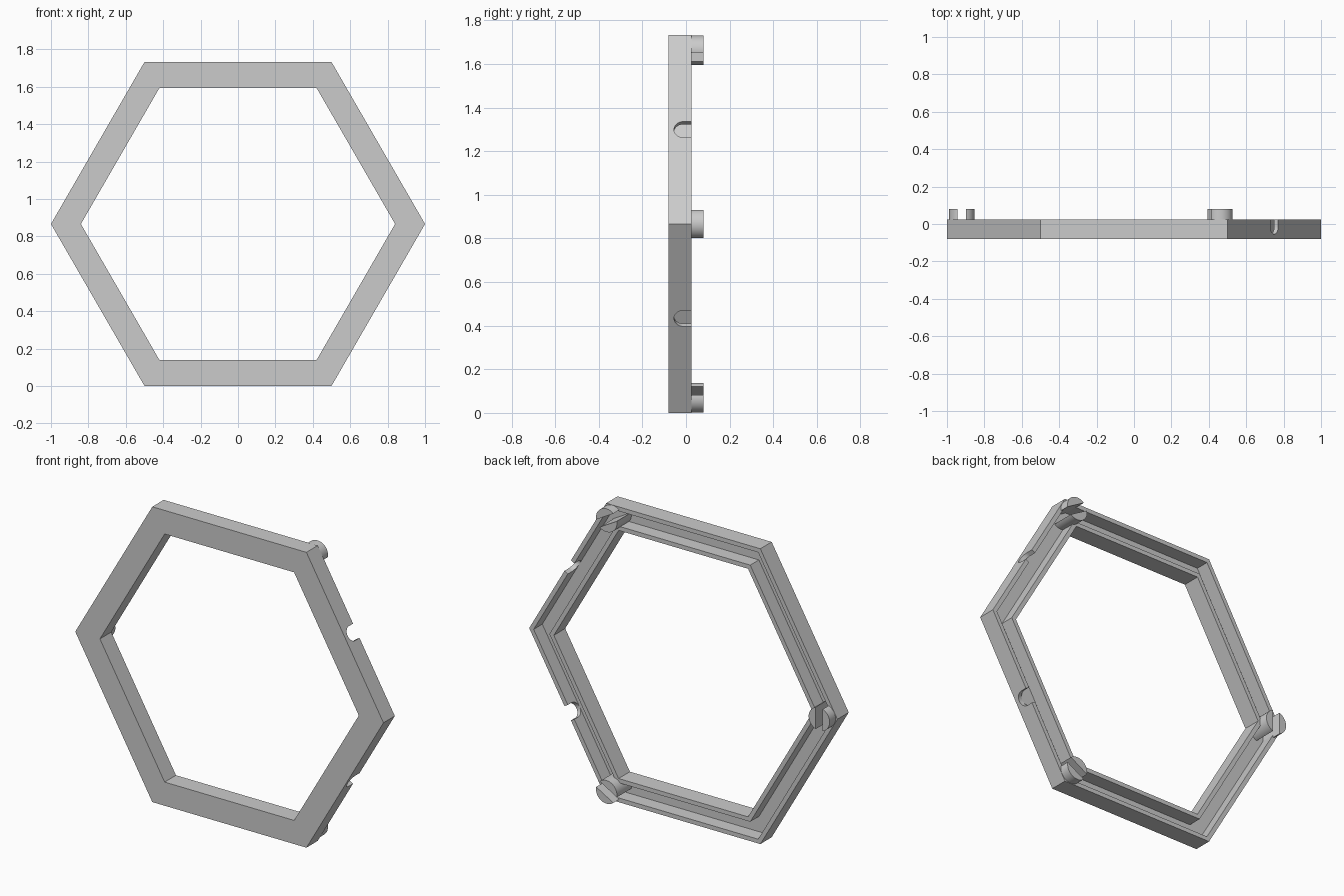
import bpy, bmesh, math
from mathutils import Matrix, Vector

cube = bpy.data.objects.get("Cube")
if cube:
    bpy.data.objects.remove(cube, do_unlink=True)

CENTRE_Z = math.sqrt(3) / 2
FRONT, FLOOR, BACK, PEG_END = -0.08, -0.055, 0.025, 0.08
WALL = 0.025 / CENTRE_Z          # wall thickness measured along a corner radius
OUTER, INNER = 1.0, 0.84
PEG_RADIUS, SLOT = 0.068, 0.045

grey = bpy.data.materials.new("light_grey")
grey.use_nodes = True
colour = (0.6, 0.6, 0.6, 1)
grey.diffuse_color = colour
grey.node_tree.nodes["Principled BSDF"].inputs["Base Color"].default_value = colour


def polar(radius, angle, y):
    return Vector((radius * math.cos(angle), y, CENTRE_Z + radius * math.sin(angle)))


def make_object(name, bm):
    bmesh.ops.recalc_face_normals(bm, faces=bm.faces)
    mesh = bpy.data.meshes.new(name)
    bm.to_mesh(mesh)
    bm.free()
    obj = bpy.data.objects.new(name, mesh)
    bpy.context.collection.objects.link(obj)
    mesh.materials.append(grey)
    return obj


def smooth(obj):
    bpy.ops.object.select_all(action="DESELECT")
    obj.select_set(True)
    bpy.context.view_layer.objects.active = obj
    bpy.ops.object.shade_smooth_by_angle(angle=math.radians(30))


# Hexagonal frame: a U-shaped channel open to the back
profile = [(OUTER, FRONT), (OUTER, BACK), (OUTER - WALL, BACK), (OUTER - WALL, FLOOR),
           (INNER + WALL, FLOOR), (INNER + WALL, BACK), (INNER, BACK), (INNER, FRONT)]
bm = bmesh.new()
rings = [[bm.verts.new(polar(r, math.radians(60 * k), y)) for r, y in profile]
         for k in range(6)]
for k, ring in enumerate(rings):
    following = rings[(k + 1) % 6]
    for i in range(len(profile)):
        j = (i + 1) % len(profile)
        bm.faces.new((ring[i], ring[j], following[j], following[i]))
frame = make_object("hexagon_frame", bm)


# Round-bottomed notches in the outer wall of the two left sides
def notch_cutter(name, angle):
    radius = 0.042
    outline = [(radius * math.cos(a), FLOOR + radius + radius * math.sin(a))
               for a in [math.pi + math.pi * i / 16 for i in range(17)]]
    outline += [(radius, BACK + 0.05), (-radius, BACK + 0.05)]
    normal = Vector((math.cos(angle), 0, math.sin(angle)))
    along = Vector((-math.sin(angle), 0, math.cos(angle)))
    bm = bmesh.new()
    ends = []
    for depth in (CENTRE_Z - 0.05, CENTRE_Z + 0.05):
        origin = normal * depth + Vector((0, 0, CENTRE_Z))
        ends.append([bm.verts.new(origin + along * t + Vector((0, y, 0)))
                     for t, y in outline])
    bm.faces.new(ends[0])
    bm.faces.new(ends[1])
    for i in range(len(outline)):
        j = (i + 1) % len(outline)
        bm.faces.new((ends[0][i], ends[0][j], ends[1][j], ends[1][i]))
    cutter = make_object(name, bm)
    cutter.hide_render = True
    cutter.hide_set(True)
    return cutter


for label, degrees in (("upper", 30), ("lower", -30)):
    cutter = notch_cutter(label + "_notch_cutter", math.radians(degrees))
    modifier = frame.modifiers.new(label + "_notch", "BOOLEAN")
    modifier.operation = "DIFFERENCE"
    modifier.solver = "EXACT"
    modifier.object = cutter
    bpy.context.view_layer.objects.active = frame
    bpy.ops.object.modifier_apply(modifier=modifier.name)
    bpy.data.objects.remove(cutter, do_unlink=True)
smooth(frame)


# Split pegs: two round segments either side of a slot, at alternate corners
def split_peg(name, angle):
    centre = polar((OUTER + INNER) / 2, angle, FLOOR - 0.005)
    half = math.acos(SLOT / 2 / PEG_RADIUS)
    bm = bmesh.new()
    for side in (0, math.pi):
        arc = [angle + side - half + 2 * half * i / 20 for i in range(21)]
        base = bm.faces.new([bm.verts.new(centre + PEG_RADIUS * Vector(
            (math.cos(a), 0, math.sin(a)))) for a in arc])
        extruded = bmesh.ops.extrude_face_region(bm, geom=[base], use_keep_orig=True)
        top = [v for v in extruded["geom"] if isinstance(v, bmesh.types.BMVert)]
        bmesh.ops.translate(bm, verts=top, vec=(0, PEG_END - centre.y, 0))
    smooth(make_object(name, bm))


for name, degrees in (("upper_left_peg", 60), ("right_peg", 180), ("lower_left_peg", 300)):
    split_peg(name, math.radians(degrees))
